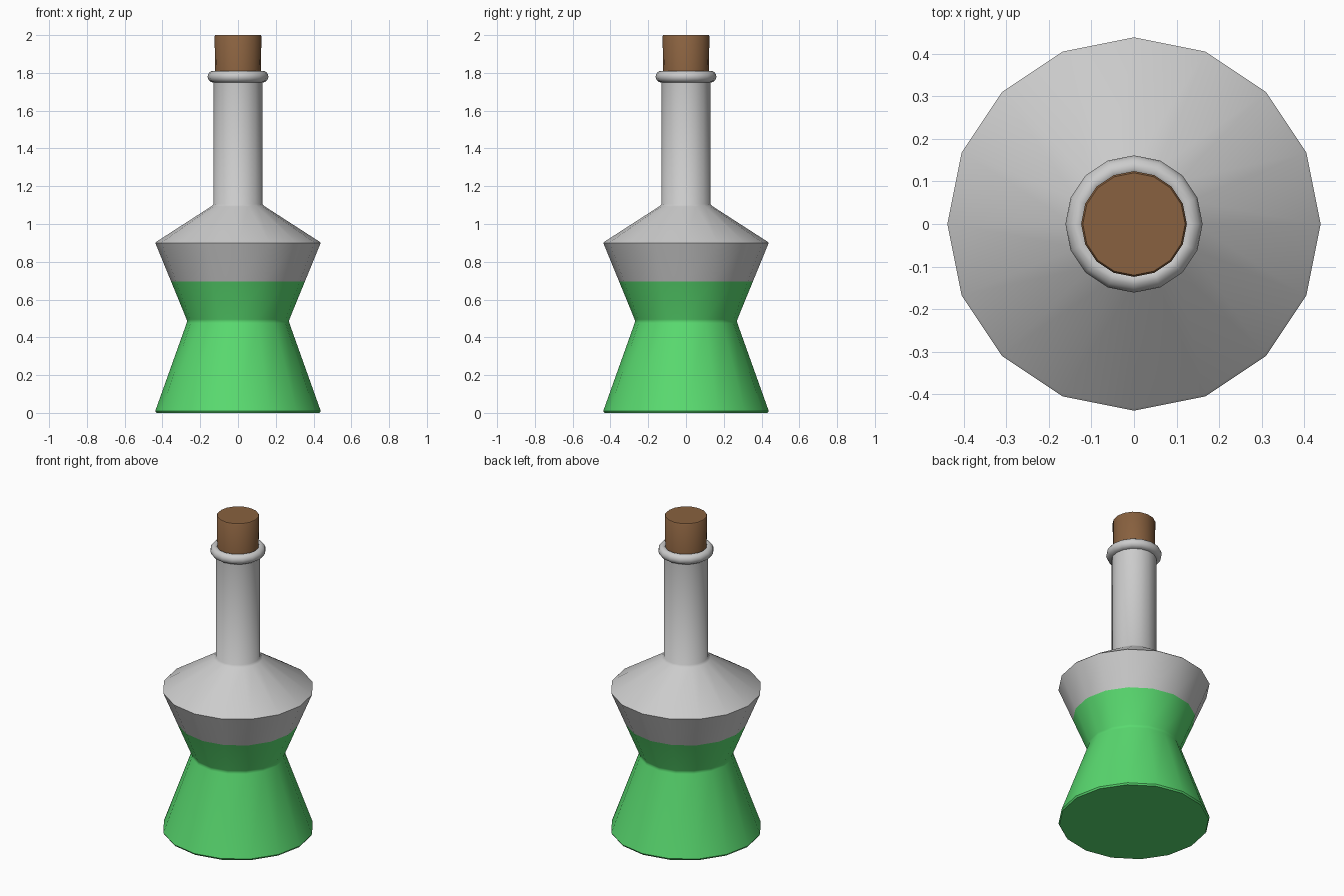
import bpy, bmesh
from math import cos, sin, pi, radians

if "Cube" in bpy.data.objects:
    bpy.data.objects.remove(bpy.data.objects["Cube"])

SIDES = 16


def material(name, color):
    m = bpy.data.materials.new(name)
    m.diffuse_color = color
    m.use_nodes = True
    m.node_tree.nodes["Principled BSDF"].inputs["Base Color"].default_value = m.diffuse_color
    return m


def lathe(name, profile, mat=None, cap_bottom=False, cap_top=False):
    """Revolve (radius, height) points, bottom to top, around z."""
    bm = bmesh.new()
    rings = [[bm.verts.new((r * cos(2 * pi * i / SIDES), r * sin(2 * pi * i / SIDES), z))
              for i in range(SIDES)] for r, z in profile]
    for a, b in zip(rings, rings[1:]):
        for i in range(SIDES):
            j = (i + 1) % SIDES
            bm.faces.new((a[i], a[j], b[j], b[i]))
    if cap_bottom:
        bm.faces.new(rings[0][::-1])
    if cap_top:
        bm.faces.new(rings[-1])
    mesh = bpy.data.meshes.new(name)
    bm.to_mesh(mesh)
    bm.free()
    if mat:
        mesh.materials.append(mat)
    ob = bpy.data.objects.new(name, mesh)
    bpy.context.collection.objects.link(ob)
    bpy.ops.object.select_all(action='DESELECT')
    ob.select_set(True)
    bpy.context.view_layer.objects.active = ob
    bpy.ops.object.shade_smooth_by_angle(angle=radians(46))
    return ob


green = material("green_liquid", (0.10, 0.70, 0.16, 1))
brown = material("cork_brown", (0.25, 0.12, 0.05, 1))

# Filled lower part with pinched waist
lathe("liquid", [(0.432, 0), (0.438, 0.01), (0.272, 0.475), (0.269, 0.485),
                 (0.272, 0.495), (0.354, 0.695)], green, cap_bottom=True)

# Empty upper part: shoulder and neck
lathe("glass_body", [(0.354, 0.695), (0.436, 0.895), (0.438, 0.9), (0.432, 0.906),
                     (0.142, 1.093), (0.13, 1.105), (0.13, 1.76)])

# Rounded lip around the mouth
cz, cr, rr, hh = 1.78, 0.13, 0.031, 0.031
lip = [(cr + rr * cos(t), cz + hh * sin(t))
       for t in [-pi / 2 + pi * k / 8 for k in range(9)]]
lathe("lip", lip + [(0.122, 1.806), (0.12, 1.78)])

# Cork stopper
lathe("cork", [(0.12, 1.72), (0.124, 1.995), (0.12, 2.0)], brown, cap_bottom=True, cap_top=True)
